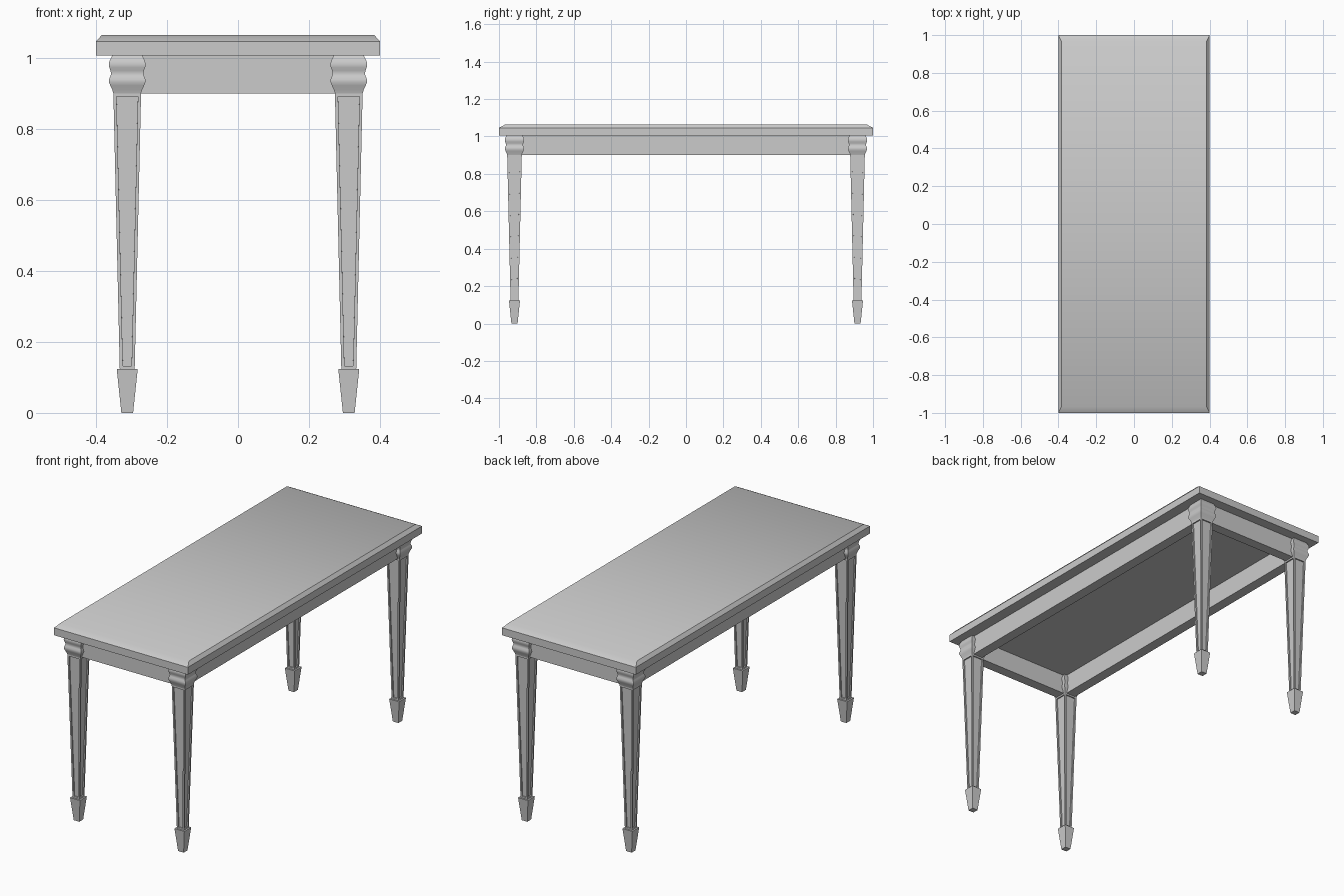
import bpy, bmesh, math

if "Cube" in bpy.data.objects:
    bpy.data.objects.remove(bpy.data.objects["Cube"])

LEG_X, LEG_Y = 0.312, 0.917


def finish(bm, name, angle=None, mirror=()):
    bmesh.ops.recalc_face_normals(bm, faces=bm.faces[:])
    mesh = bpy.data.meshes.new(name)
    bm.to_mesh(mesh)
    bm.free()
    ob = bpy.data.objects.new(name, mesh)
    bpy.context.collection.objects.link(ob)
    if angle:
        bpy.ops.object.select_all(action='DESELECT')
        ob.select_set(True)
        bpy.context.view_layer.objects.active = ob
        bpy.ops.object.shade_smooth_by_angle(angle=math.radians(angle))
    if mirror:
        mod = ob.modifiers.new("Mirror", 'MIRROR')
        mod.use_axis = ('X' in mirror, 'Y' in mirror, False)
        mod.use_mirror_merge = False
    return ob


def stack(rings, cx=0.0, cy=0.0):
    """Closed rectangular column through rings of (half x, half y, z); returns bmesh and side faces."""
    bm = bmesh.new()
    loops = [[bm.verts.new((cx + sx * hx, cy + sy * hy, z))
              for sx, sy in ((-1, -1), (1, -1), (1, 1), (-1, 1))] for hx, hy, z in rings]
    sides = [bm.faces.new((a[i], a[(i + 1) % 4], b[(i + 1) % 4], b[i]))
             for a, b in zip(loops, loops[1:]) for i in range(4)]
    bm.faces.new(loops[0][::-1])
    bm.faces.new(loops[-1])
    return bm, sides


def leg_part(name, profile, panel=False, angle=None):
    bm, sides = stack([(h, h, z) for h, z in profile], LEG_X, -LEG_Y)
    if panel:
        # sunken panel on each of the four tapered faces
        bm.normal_update()
        bmesh.ops.inset_individual(bm, faces=sides, thickness=0.0125, depth=0)
        bmesh.ops.inset_individual(bm, faces=sides, thickness=0.0001, depth=-0.007)
    return finish(bm, name, angle, 'XY')


# Table top with a bevelled upper edge
bm, _ = stack([(0.4, 1.0, 1.006), (0.4, 1.0, 1.046), (0.384, 0.967, 1.064)])
finish(bm, "table_top", 40)

# Aprons between the legs
bm, _ = stack([(0.028, LEG_Y - 0.03, 0.9), (0.028, LEG_Y - 0.03, 1.006)], LEG_X, 0)
finish(bm, "side_aprons", mirror='X')
bm, _ = stack([(LEG_X - 0.03, 0.028, 0.9), (LEG_X - 0.03, 0.028, 1.006)], 0, -LEG_Y)
finish(bm, "end_aprons", mirror='Y')

# Legs: tapered foot, panelled shaft, moulded block at the top
leg_part("leg_feet", [(0.0165, 0), (0.0295, 0.123)])
leg_part("leg_shafts", [(0.021, 0.123), (0.039, 0.9)], panel=True)
leg_part("leg_capitals", [
    (0.039, 0.9), (0.042, 0.91), (0.0475, 0.922), (0.0515, 0.932), (0.051, 0.94),
    (0.047, 0.949), (0.0455, 0.956), (0.047, 0.964), (0.0505, 0.973), (0.052, 0.98),
    (0.0505, 0.989), (0.0465, 0.998), (0.0425, 1.006)], angle=40)
